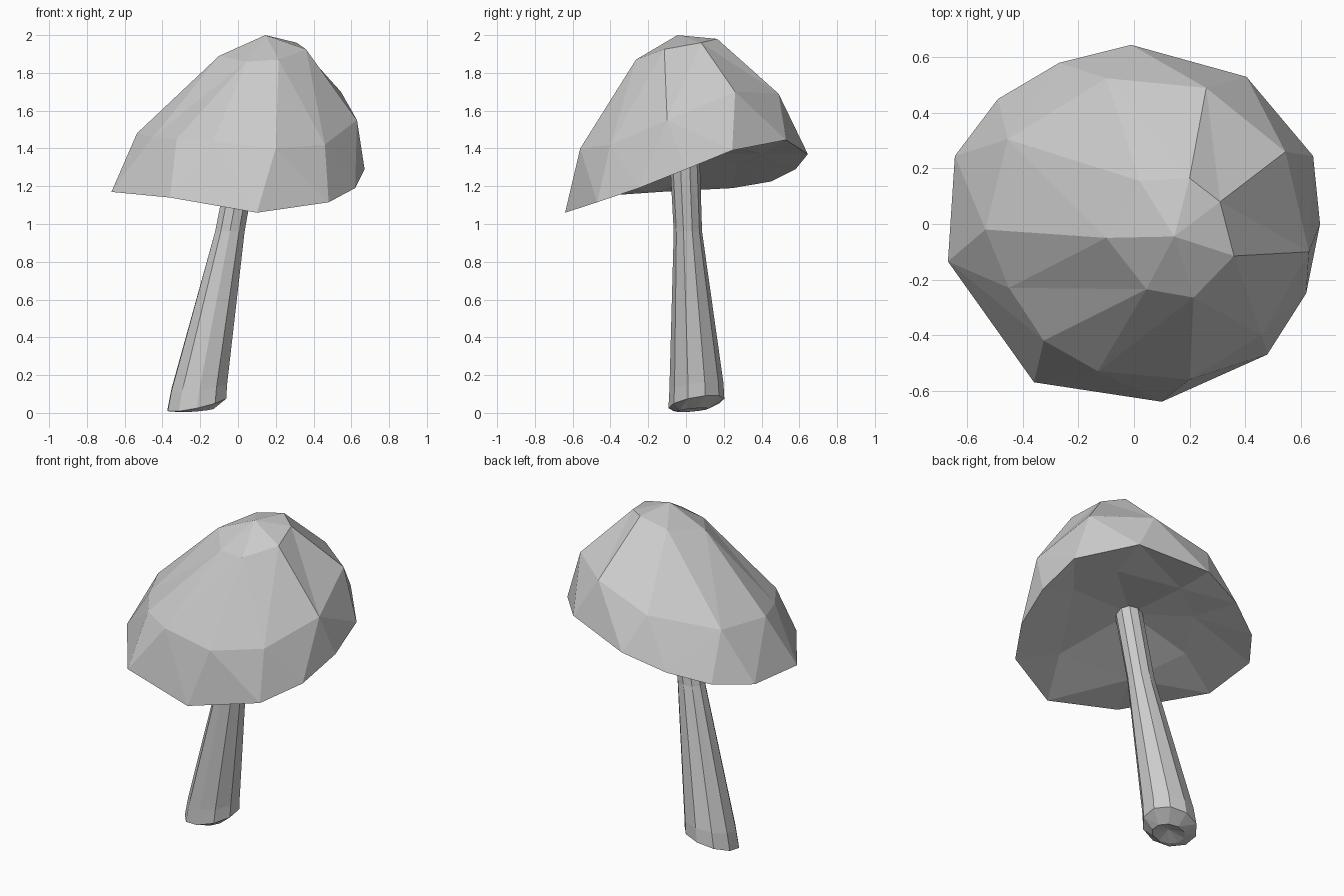
import bpy, bmesh, math
from mathutils import Vector

if "Cube" in bpy.data.objects:
    bpy.data.objects.remove(bpy.data.objects["Cube"])


def ring_sorted(pts):
    """Order ring points by angle about their own centre."""
    c = sum((Vector(p) for p in pts), Vector()) / len(pts)
    ang = lambda p: math.atan2(p[1] - c.y, p[0] - c.x)
    out = sorted(pts, key=ang)
    return out, [ang(p) for p in out]


def zip_rings(bm, a, b):
    """Join two rings (verts, angles) of any counts with triangles."""
    (va, aa), (vb, ab) = a, b
    na, nb = len(va), len(vb)
    at = lambda angs, i: angs[i % len(angs)] + 2 * math.pi * (i // len(angs))
    i = j = 0
    while i < na or j < nb:
        step_a = j >= nb or (i < na and at(aa, i) + at(aa, i + 1) < at(ab, j) + at(ab, j + 1))
        if step_a:
            bm.faces.new((va[i % na], va[(i + 1) % na], vb[j % nb]))
            i += 1
        else:
            bm.faces.new((va[i % na], vb[(j + 1) % nb], vb[j % nb]))
            j += 1


def loft(name, rings, start, end):
    """Low-poly skin through a stack of rings, closed by a point at each end."""
    bm = bmesh.new()
    made = []
    for pts in rings:
        p, angs = ring_sorted(pts)
        made.append(([bm.verts.new(q) for q in p], angs))
    for a, b in zip(made, made[1:]):
        zip_rings(bm, a, b)
    for (vs, _), tip in ((made[0], start), (made[-1], end)):
        t = bm.verts.new(tip)
        for k in range(len(vs)):
            bm.faces.new((vs[k], vs[(k + 1) % len(vs)], t))
    bmesh.ops.recalc_face_normals(bm, faces=bm.faces)
    me = bpy.data.meshes.new(name)
    bm.to_mesh(me)
    bm.free()
    ob = bpy.data.objects.new(name, me)
    bpy.context.collection.objects.link(ob)
    return ob


# Cap: tilted rim, shoulder ring, crown ring, and a shallow hollow underside
rim = [(-.01, .645, 1.37), (-.27, .58, 1.29), (-.49, .45, 1.225), (-.645, .245, 1.19),
       (-.67, -.135, 1.17), (-.36, -.57, 1.14), (.10, -.64, 1.06), (.48, -.47, 1.115),
       (.62, -.25, 1.19), (.67, 0, 1.29), (.645, .245, 1.39), (.405, .53, 1.445)]
shoulder = [(-.1, .525, 1.58), (.26, .49, 1.69), (.545, .26, 1.70), (.63, -.10, 1.55),
            (.46, -.40, 1.42), (.2, -.56, 1.40), (-.13, -.53, 1.44), (-.325, -.42, 1.45),
            (-.45, -.23, 1.46), (-.535, -.02, 1.48), (-.455, .305, 1.50)]
crown = [(-.1, -.05, 1.89), (.02, .155, 1.94), (.2, .165, 1.98), (.31, .08, 1.96),
         (.36, -.115, 1.925), (.215, -.265, 1.87), (.045, -.235, 1.86)]
gills = [(.36, .28, 1.40), (-.01, .40, 1.37), (-.21, .27, 1.32), (-.38, 0, 1.26),
         (-.25, -.33, 1.19), (.23, -.38, 1.20), (.47, .03, 1.35)]
loft("cap", [gills, rim, shoulder, crown], (.03, 0, 1.37), (.145, -.045, 2.0))


# Stem: many-sided leaning taper with a rough, slanted foot
def stem_ring(cx, cy, cz, rx, ry, tx=0, ty=0, n=10):
    out = []
    for k in range(n):
        c, s = math.cos((k + .5) * 2 * math.pi / n), math.sin((k + .5) * 2 * math.pi / n)
        out.append((cx + rx * c, cy + ry * s, cz + tx * c + ty * s))
    return out


stem = [stem_ring(-.225, .035, .015, .10, .085, .008, .008),
        stem_ring(-.217, .055, .05, .163, .148, .035, .025),
        stem_ring(-.205, .055, .14, .155, .143, .02, .02),
        stem_ring(-.043, .01, .96, .082, .075),
        stem_ring(.035, -.008, 1.38, .078, .08)]
loft("stem", stem, (-.22, .04, .04), (.035, -.008, 1.41))
